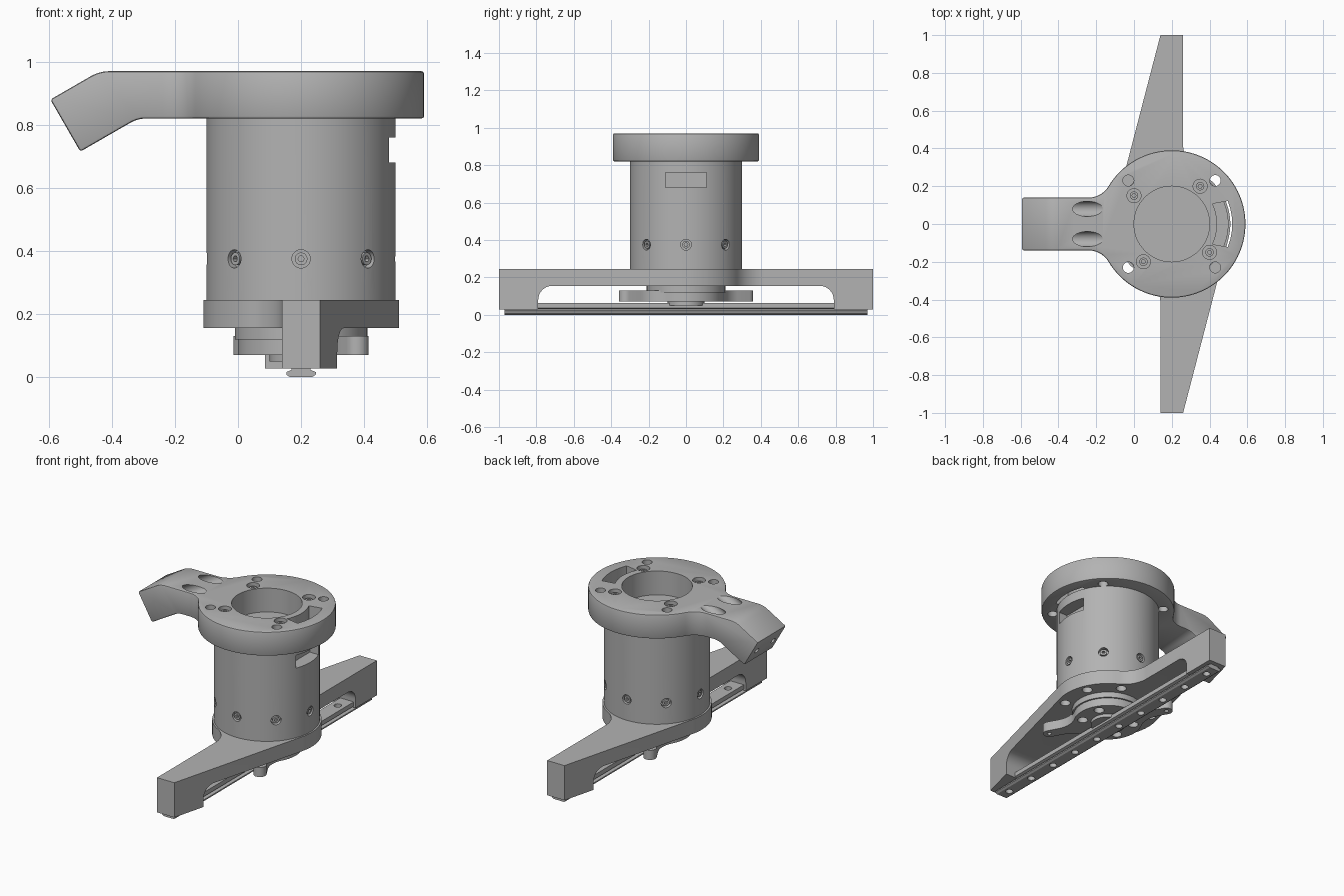
import bpy, math
from math import sin, cos, pi, radians, sqrt, atan2, acos
from mathutils import Vector, Matrix

if "Cube" in bpy.data.objects:
    bpy.data.objects.remove(bpy.data.objects["Cube"])

AXIS_X = 0.2  # the turning axis stands off the middle of the model


def material(name, rgb):
    mat = bpy.data.materials.new(name)
    mat.use_nodes = True
    mat.diffuse_color = (*rgb, 1)
    mat.node_tree.nodes["Principled BSDF"].inputs["Base Color"].default_value = (*rgb, 1)
    return mat


GREY = material("machined grey", (0.45, 0.45, 0.45))


def prism(name, outline, low, high, frame=Matrix()):
    """Extrude a 2D outline between two local heights, placed by a frame."""
    n = len(outline)
    verts = [frame @ Vector((x, y, z)) for z in (low, high) for x, y in outline]
    faces = [tuple(reversed(range(n))), tuple(range(n, 2 * n))]
    faces += [(i, (i + 1) % n, n + (i + 1) % n, n + i) for i in range(n)]
    mesh = bpy.data.meshes.new(name)
    mesh.from_pydata(verts, [], faces)
    mesh.materials.append(GREY)
    obj = bpy.data.objects.new(name, mesh)
    bpy.context.collection.objects.link(obj)
    return obj


def arc(radius, start, end, steps=12, cx=0, cy=0):
    angles = [start + (end - start) * i / steps for i in range(steps + 1)]
    return [(cx + radius * cos(a), cy + radius * sin(a)) for a in angles]


def rod(name, radius, low, high, place=(AXIS_X, 0, 0), direction=(0, 0, 1), sides=32):
    turn = Vector(direction).to_track_quat("Z", "Y").to_matrix().to_4x4()
    circle = arc(radius, 0, 2 * pi, sides)[:-1]
    return prism(name, circle, low, high, Matrix.Translation(place) @ turn)


def apply(obj, mod):
    bpy.context.view_layer.objects.active = obj
    bpy.ops.object.modifier_apply(modifier=mod.name)


def combine(obj, tools, operation="DIFFERENCE"):
    for tool in tools:
        mod = obj.modifiers.new("boolean", "BOOLEAN")
        mod.operation, mod.solver, mod.object = operation, "EXACT", tool
        apply(obj, mod)
        bpy.data.objects.remove(tool)


def fillet(disc, half, blend):
    """Hollow blend from a disc to the straight side of an upright arm."""
    cx = half + blend
    cy = sqrt((disc + blend) ** 2 - cx ** 2)
    angle = atan2(cy, cx)
    return arc(blend, angle + pi, pi, 12, cx, cy), angle


def mirrored(points):
    return [(-x, y) for x, y in reversed(points)]


def opposite(points):
    return [(-x, -y) for x, y in points]


def axis_frame(degrees=0):
    return Matrix.Translation((AXIS_X, 0, 0)) @ Matrix.Rotation(radians(degrees), 4, "Z")


def around(radius, angle):
    a = radians(angle)
    return (AXIS_X + radius * cos(a), radius * sin(a), 0)


# frame that maps a (y, z) profile so that it is extruded along x
ALONG_X = Matrix(((0, 0, 1, 0), (1, 0, 0, 0), (0, 1, 0, 0), (0, 0, 0, 1)))
# frame that maps an (x, z) profile so that it is extruded along y
ALONG_Y = Matrix(((1, 0, 0, 0), (0, 0, -1, 0), (0, 1, 0, 0), (0, 0, 0, 1)))

# top mount: ring with a bent arm
side, angle = fillet(0.39, 0.14, 0.122)
outline = side + [(0.14, 0.9), (-0.14, 0.9)] + mirrored(side)
outline += arc(0.39, pi - angle, 2 * pi + angle, 90)[1:-1]
mount = prism("top_mount", outline, 0.5, 1.2, axis_frame(90))
bend = [(0.7, 0.82), (0.7, 0.97)]
bend += arc(0.12, pi / 2, pi * 2 / 3, 6, -0.407, 0.85)
bend += [(-0.595, 0.88), (-0.5, 0.715)]
bend += arc(0.1, pi * 2 / 3, pi / 2, 6, -0.291, 0.72)
combine(mount, [prism("bend_tool", bend, -1, 1, ALONG_Y)], "INTERSECT")
bevel = mount.modifiers.new("bevel", "BEVEL")
bevel.width, bevel.segments = 0.008, 2
bevel.limit_method, bevel.angle_limit = "ANGLE", radians(60)
apply(mount, bevel)

# openings in the mount
tools = [rod("bore", 0.2, 0.7, 1.1, sides=72)]
slot = arc(0.32, -0.39, 0.39, 16) + arc(0.24, 0.46, -0.46, 16)
tools.append(prism("slot", slot, 0.7, 1.1, axis_frame()))
mount_screws = [(0.35, 0.2), (0.0, 0.15), (0.4, -0.15), (0.05, -0.2)]
for x, y in mount_screws:
    tools.append(rod("counterbore", 0.037, 0.92, 1.1, (x, y, 0)))
for sx in (-1, 1):
    for sy in (-1, 1):
        tools.append(rod("pin_hole", 0.029, 0.7, 1.1, (AXIS_X + sx * 0.23, sy * 0.23, 0)))
slope = (-cos(pi / 6), 0, -sin(pi / 6))
for sy in (-1, 1):
    start = (-0.245, sy * 0.08, 0.97)
    tools.append(rod("arm_counterbore", 0.04, -0.2, 0.13, start, slope))
    tools.append(rod("arm_bolt_hole", 0.018, 0.0, 0.5, start, slope))
combine(mount, tools)
for i, (x, y) in enumerate(mount_screws):
    screw = rod(f"mount_screw_{i + 1}", 0.022, 0.9, 0.955, (x, y, 0))
    combine(screw, [rod("socket", 0.011, 0.935, 1, (x, y, 0), sides=6)])

# motor body with a cable window and a ring of set screws
body = rod("body", 0.3, 0.24, 0.821, sides=96)
window = [(-0.11, 0.68), (0.11, 0.68), (0.11, 0.76), (-0.11, 0.76)]
tools = [prism("window", window, 0.42, 0.6, ALONG_X)]
for i in range(8):
    a = i * pi / 4
    tools.append(rod("screw_recess", 0.029, 0.275, 0.4, (AXIS_X, 0, 0.375), (cos(a), sin(a), 0)))
combine(body, tools)
for i in range(8):
    a = i * pi / 4
    out, place = (cos(a), sin(a), 0), (AXIS_X, 0, 0.375)
    screw = rod(f"body_screw_{i + 1}", 0.02, 0.26, 0.295, place, out)
    combine(screw, [rod("socket", 0.01, 0.28, 0.32, place, out, sides=6)])

# base bridge: flange with two tapering arms and end legs
side, angle = fillet(0.31, 0.06, 0.17)
tangent = atan2(1, -0.06) + acos(0.31 / sqrt(1 + 0.06 ** 2))
half = side + [(0.06, 1), (-0.06, 1)]
half += arc(0.31, tangent, pi + angle, 30)[:-1]
bridge = prism("base_bridge", half + opposite(half), 0.028, 0.245, axis_frame())
arch = arc(0.075, 0, pi / 2, 8, 0.715, 0.08)
arch = [(0.79, -0.1)] + arch + mirrored(arch) + [(-0.79, -0.1)]
tools = [prism("arch", arch, -1, 1, ALONG_X)]
for i in range(8):
    tools.append(rod("flange_hole", 0.03, 0.1, 0.2, around(0.262, 22.5 + 45 * i)))
combine(bridge, tools)

# rotating hub under the flange, with an eared plate
rod("hub", 0.21, 0.12, 0.16, sides=72)
side, angle = fillet(0.2, 0.037, 0.15)
half = side + arc(0.037, 0, pi, 12, 0, 0.368) + mirrored(side)
half += arc(0.2, pi - angle, pi + angle, 24)[1:-1]
plate = prism("eared_plate", half + opposite(half), 0.07, 0.13, axis_frame(28.8))
boss = rod("hub_boss", 0.1, 0.05, 0.1, sides=48)
tools = [rod("plate_hole", 0.03, 0, 0.11, around(0.15, 30 + 60 * i)) for i in range(6)]
tools += [rod("ear_hole", 0.013, 0, 0.2, around(0.368, 118.8 + 180 * i)) for i in range(2)]
combine(plate, tools)

# guide rail between the legs
edge = [(0.035, 0), (0.047, 0.008), (0.047, 0.016), (0.03, 0.023),
        (0.03, 0.03), (0.047, 0.036), (0.047, 0.063)]
profile = edge + mirrored(edge)
rail = prism("guide_rail", profile, -0.97, 0.97, Matrix.Translation((AXIS_X, 0, 0)) @ ALONG_Y)
combine(rail, [rod("rail_hole", 0.022, -0.1, 0.2, (AXIS_X, -0.9 + 0.2 * i, 0), sides=20)
               for i in range(10)])

# smooth the round walls and keep the edges crisp
bpy.ops.object.select_all(action="DESELECT")
for obj in bpy.context.scene.objects:
    if obj.type == "MESH":
        obj.select_set(True)
        bpy.context.view_layer.objects.active = obj
bpy.ops.object.shade_smooth_by_angle(angle=radians(30))
